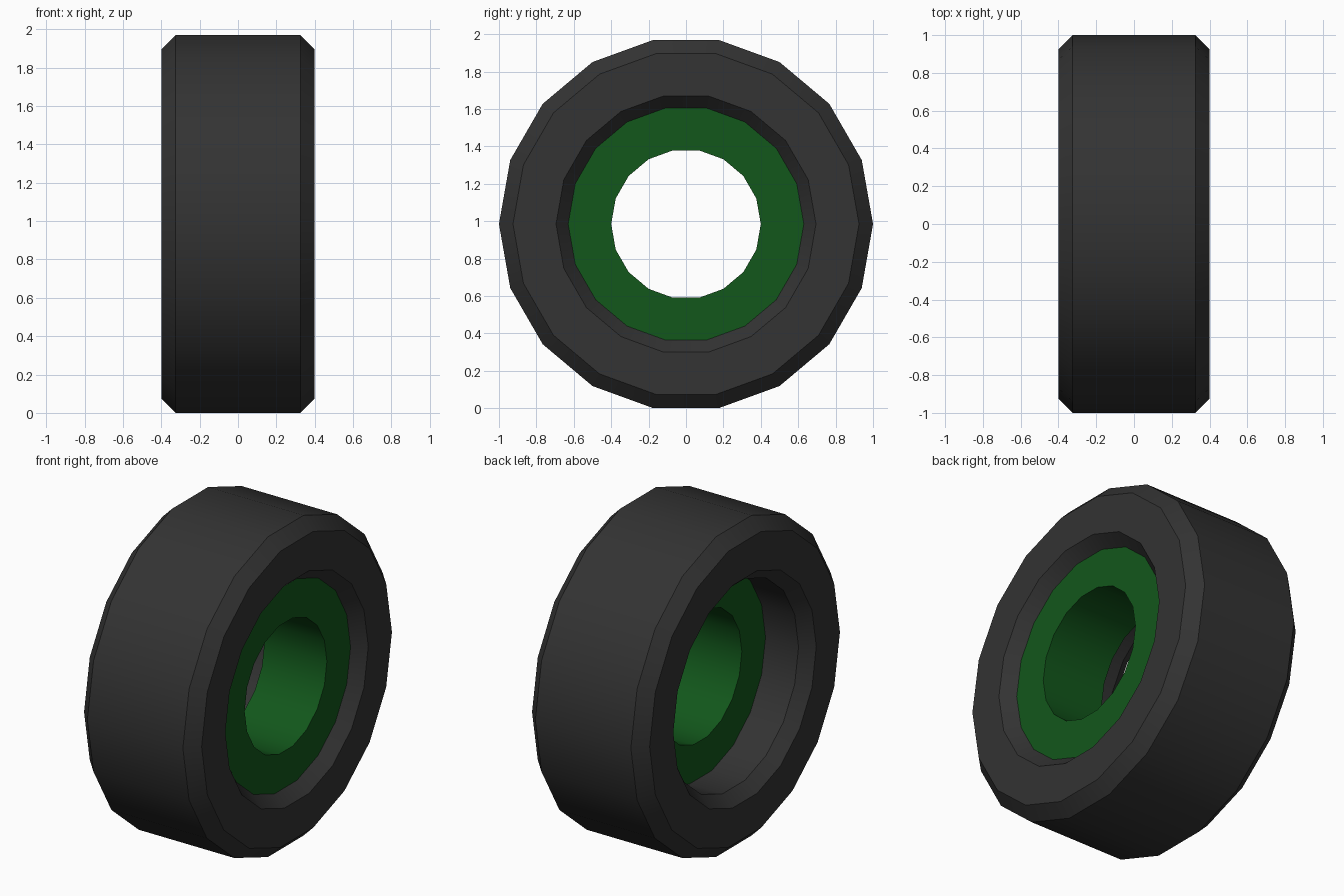
import bpy, bmesh, math

if "Cube" in bpy.data.objects:
    bpy.data.objects.remove(bpy.data.objects["Cube"])

SIDES = 18
CENTRE_Z = math.sin(math.radians(80))  # lowest flat rests on the ground


def material(name, colour):
    mat = bpy.data.materials.new(name)
    mat.diffuse_color = colour
    mat.use_nodes = True
    mat.node_tree.nodes["Principled BSDF"].inputs["Base Color"].default_value = mat.diffuse_color
    return mat


def lathe(name, profile, mat):
    """Spin a closed (x, radius) profile around the x axis."""
    bm = bmesh.new()
    rings = []
    for i in range(SIDES):
        a = 2 * math.pi * i / SIDES
        rings.append([bm.verts.new((x, r * math.cos(a), r * math.sin(a)))
                      for x, r in profile])
    n = len(profile)
    for i in range(SIDES):
        p, q = rings[i], rings[(i + 1) % SIDES]
        for j in range(n):
            k = (j + 1) % n
            bm.faces.new((p[j], p[k], q[k], q[j]))
    bmesh.ops.recalc_face_normals(bm, faces=bm.faces)
    mesh = bpy.data.meshes.new(name)
    bm.to_mesh(mesh)
    bm.free()
    mesh.materials.append(mat)
    obj = bpy.data.objects.new(name, mesh)
    obj.location.z = CENTRE_Z
    bpy.context.collection.objects.link(obj)
    # Smooth around the wheel, sharp at the chamfers
    bpy.ops.object.select_all(action='DESELECT')
    obj.select_set(True)
    bpy.context.view_layer.objects.active = obj
    bpy.ops.object.shade_smooth_by_angle(angle=math.radians(30))
    return obj


# Tyre: one half of the chamfered section, mirrored across its width
half = [(0.325, 0.63), (0.40, 0.695), (0.40, 0.925), (0.325, 1.0)]
lathe("tyre", half + [(-x, r) for x, r in reversed(half)],
      material("rubber", (0.033, 0.033, 0.033, 1)))

# Rim: flush with the outer chamfer, deeply recessed on the inner side
lathe("rim", [(0.325, 0.40), (0.325, 0.63), (-0.10, 0.63), (-0.10, 0.40)],
      material("green", (0.006, 0.095, 0.011, 1)))
